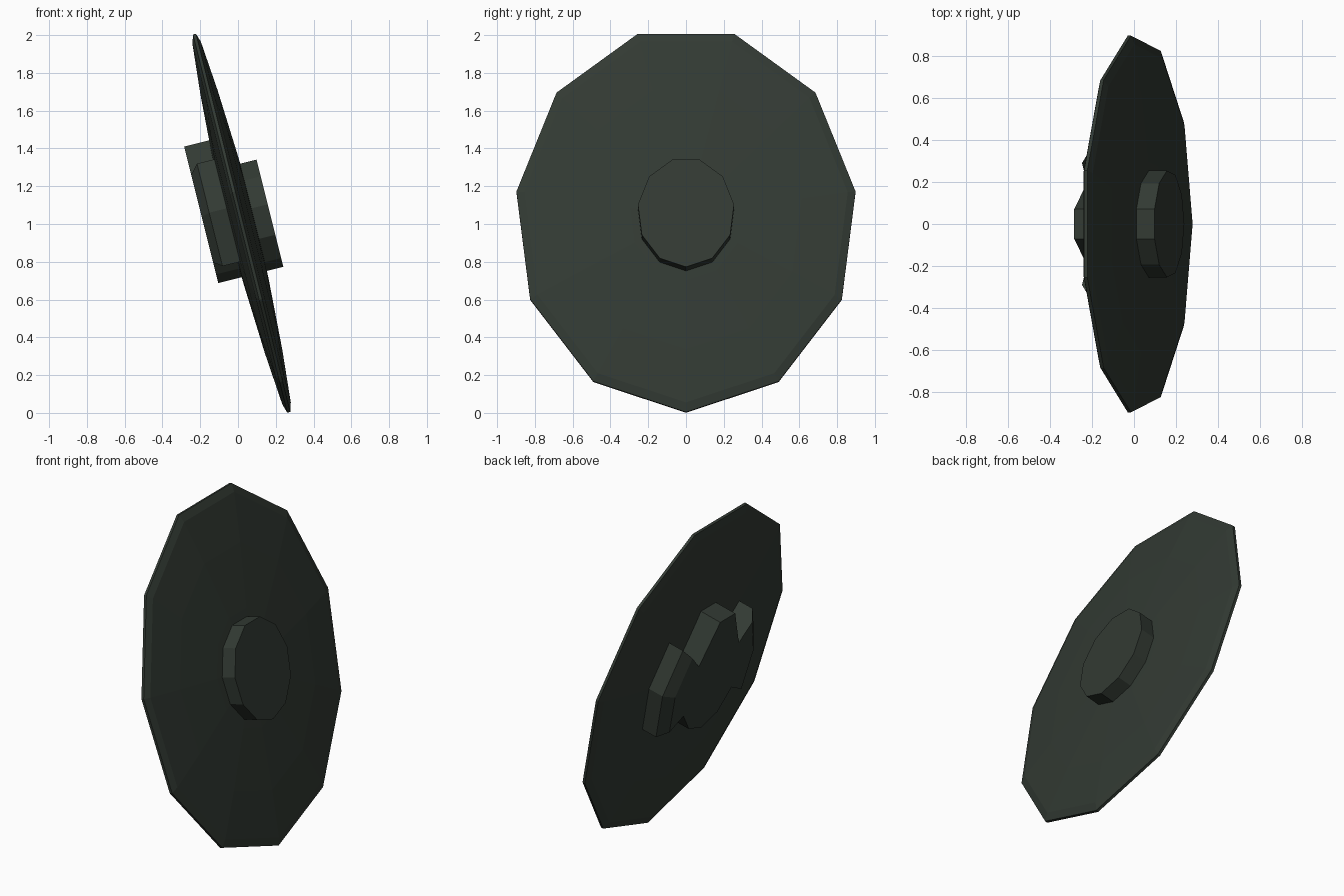
import bpy, bmesh, math
from mathutils import Matrix, Vector

cube = bpy.data.objects.get("Cube")
if cube:
    bpy.data.objects.remove(cube, do_unlink=True)

SIDES = 11
STRETCH = 1.161          # the round shapes are taller than wide
TILT = Matrix.Translation((0.02, 0, 1.026)) @ Matrix.Rotation(math.radians(-14), 4, 'Y')

mat = bpy.data.materials.new("dark_green_metal")
mat.use_nodes = True
color = (0.032, 0.042, 0.033, 1)
mat.diffuse_color = color
bsdf = mat.node_tree.nodes["Principled BSDF"]
bsdf.inputs["Base Color"].default_value = color
bsdf.inputs["Roughness"].default_value = 0.8


def corner(k, radius, depth):
    """Corner k of the polygon, counted from the lowest one; depth runs along the axis."""
    a = math.tau * k / SIDES
    return Vector((depth, radius * math.sin(a), -radius * math.cos(a) * STRETCH))


def loft(name, rows, wrap):
    """Skin rows of points with quads and cap the first and last row."""
    bm = bmesh.new()
    rows = [[bm.verts.new(p) for p in row] for row in rows]
    n = len(rows[0])
    for a, b in zip(rows, rows[1:]):
        for i in range(n if wrap else n - 1):
            j = (i + 1) % n
            bm.faces.new((a[i], a[j], b[j], b[i]))
    bm.faces.new(rows[0])
    bm.faces.new(rows[-1])
    bmesh.ops.recalc_face_normals(bm, faces=bm.faces)
    bm.transform(TILT)
    mesh = bpy.data.meshes.new(name)
    bm.to_mesh(mesh)
    bm.free()
    mesh.materials.append(mat)
    obj = bpy.data.objects.new(name, mesh)
    bpy.context.collection.objects.link(obj)
    return obj


def ring(radius, depth):
    return [corner(k, radius, depth) for k in range(SIDES)]


# Domed disc, thin at the rim
dome = [(0.2, 0.071), (0.3, 0.067), (0.62, 0.047), (0.865, 0.023), (0.907, 0.008)]
rows = [ring(r, d - 0.006) for r, d in dome]
rows += [ring(r, -d - 0.006) for r, d in reversed(dome)]
loft("disc", rows, True)

# Plain round hub on one side
loft("round_hub", [ring(0.257, 0.03), ring(0.257, 0.152)], True)

# Boss on the other side, its top edge drawn out into a blunt spike
boss = [ring(0.257, -0.03), ring(0.257, -0.203)]
for row in boss:
    for k in (SIDES // 2, SIDES // 2 + 1):
        row[k].z = 0.446
loft("spiked_boss", boss, True)

# Chamfered wings on both sides of the boss
section = [(0.257, -0.03), (0.45, -0.03), (0.45, -0.159), (0.385, -0.203), (0.257, -0.203)]
for name, sign in (("left_wing", 1), ("right_wing", -1)):
    wing = [[corner(sign * k, r, d) for r, d in section] for k in (2, 3, 4)]
    loft(name, wing, True)
